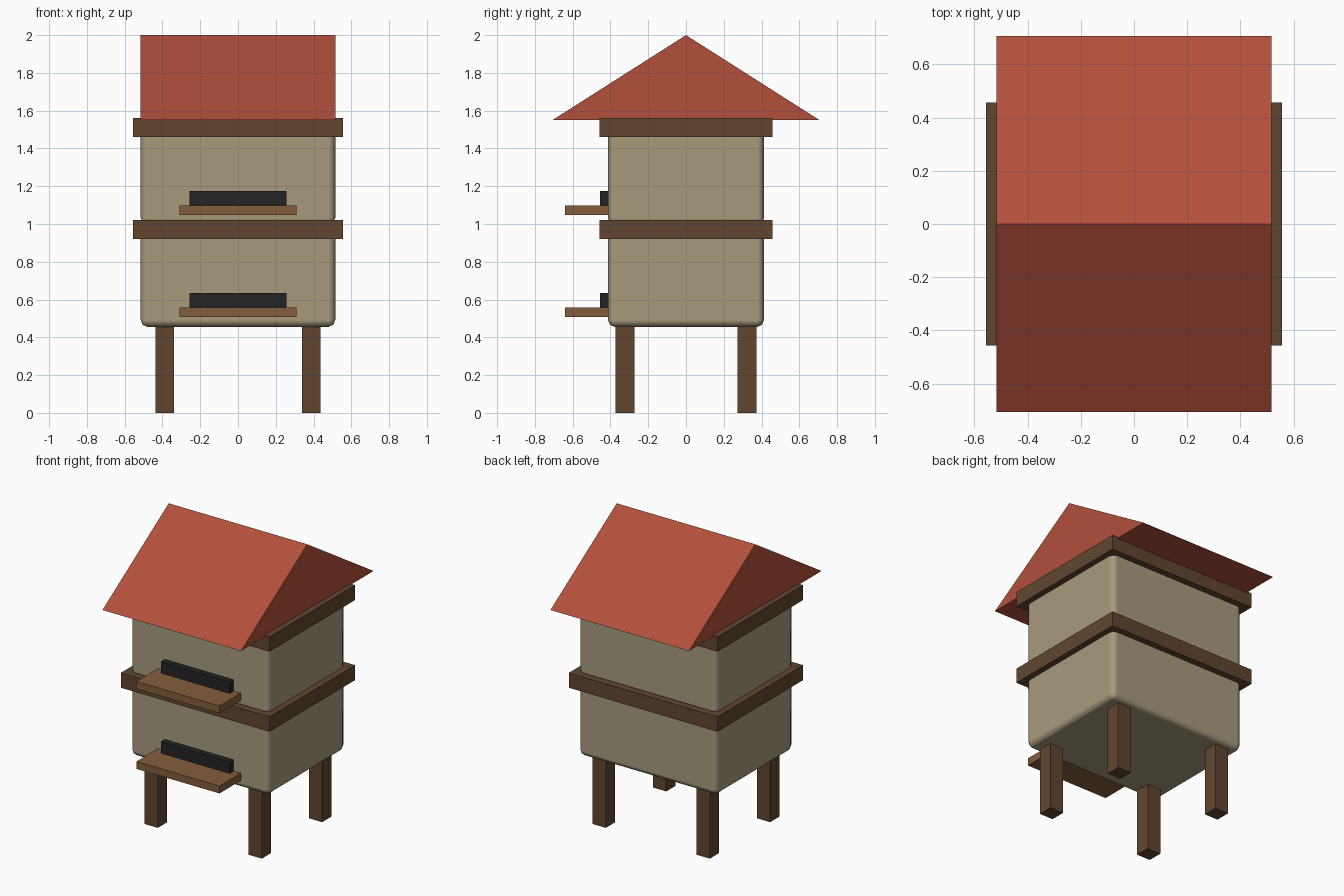
import bpy

cube = bpy.data.objects.get("Cube")
if cube:
    bpy.data.objects.remove(cube, do_unlink=True)


def material(name, rgb):
    mat = bpy.data.materials.new(name)
    mat.use_nodes = True
    colour = (*rgb, 1)
    mat.diffuse_color = colour
    mat.node_tree.nodes["Principled BSDF"].inputs["Base Color"].default_value = colour
    return mat


cream = material("cream", (0.39, 0.33, 0.205))
dark_wood = material("dark wood", (0.12, 0.06, 0.028))
light_wood = material("light wood", (0.23, 0.11, 0.045))
black = material("black", (0.017, 0.017, 0.017))
red = material("red", (0.445, 0.08, 0.044))


def add_mesh(name, verts, faces, mat):
    mesh = bpy.data.meshes.new(name)
    mesh.from_pydata(verts, [], faces)
    mesh.materials.append(mat)
    obj = bpy.data.objects.new(name, mesh)
    bpy.context.collection.objects.link(obj)
    return obj


def box(name, x, y, z, mat):
    """Box from (min, max) ranges on each axis."""
    verts = [(a, b, c) for a in x for b in y for c in z]
    faces = [(0, 1, 3, 2), (4, 6, 7, 5), (0, 4, 5, 1),
             (2, 3, 7, 6), (0, 2, 6, 4), (1, 5, 7, 3)]
    return add_mesh(name, verts, faces, mat)


def span(half):
    return (-half, half)


# Two stacked hive storeys, each with a trim band, entrance and landing board
for level, base in (("lower", 0.455), ("upper", 0.995)):
    body = box(level + "_body", span(0.515), span(0.413), (base, base + 0.54), cream)
    body.data.shade_smooth()
    bevel = body.modifiers.new("Rounded edges", "BEVEL")
    bevel.width = 0.037
    bevel.segments = 2
    bevel.harden_normals = True

    box(level + "_trim", span(0.555), span(0.457), (base + 0.465, base + 0.565), dark_wood)
    box(level + "_entrance", span(0.257), (-0.455, -0.38),
        (base + 0.09, base + 0.18), black)
    box(level + "_landing_board", span(0.31), (-0.64, -0.38),
        (base + 0.053, base + 0.103), light_wood)

# Four legs
for side, sx in (("left", 1), ("right", -1)):
    for end, sy in (("front", -1), ("back", 1)):
        x = sorted((sx * 0.338, sx * 0.438))
        y = sorted((sy * 0.272, sy * 0.372))
        box(f"{end}_{side}_leg", x, y, (0, 0.48), dark_wood)

# Gabled roof as a solid prism
profile = [(-0.707, 1.55), (0.707, 1.55), (0, 2)]
verts = [(x, y, z) for x in span(0.517) for y, z in profile]
add_mesh("roof", verts,
         [(0, 2, 1), (3, 4, 5), (0, 1, 4, 3), (1, 2, 5, 4), (2, 0, 3, 5)], red)
